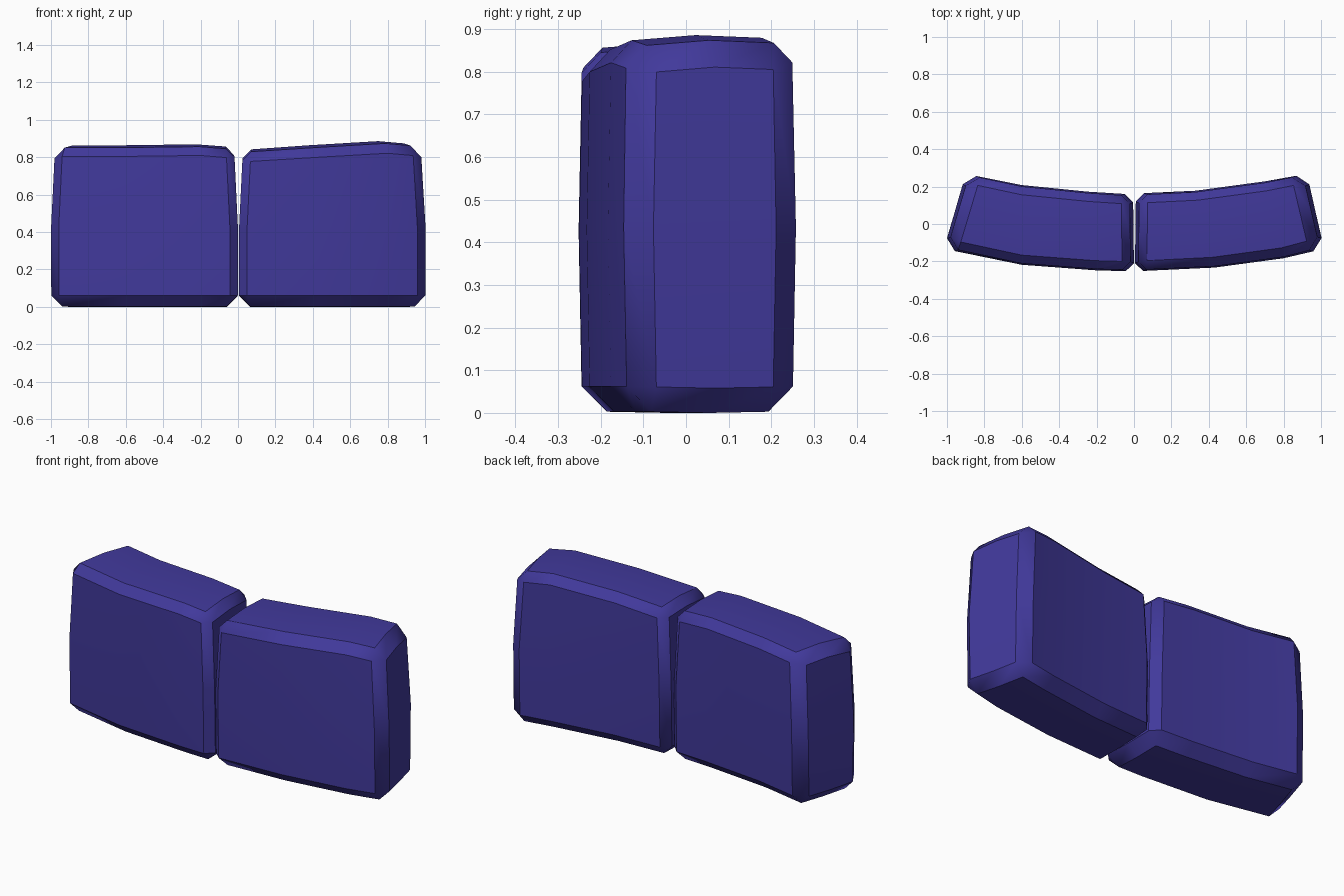
import bpy, bmesh, math

cube = bpy.data.objects.get("Cube")
if cube:
    bpy.data.objects.remove(cube, do_unlink=True)

stone = bpy.data.materials.new("indigo_stone")
stone.use_nodes = True
colour = (0.053, 0.041, 0.33, 1)
stone.diffuse_color = colour
stone.node_tree.nodes["Principled BSDF"].inputs["Base Color"].default_value = colour


def build_block(name, stations, lean):
    """Curved block lofted along x; each station is
    (front x, front y, back x, back y, top height)."""
    bm = bmesh.new()
    grid = {}
    last = len(stations) - 1
    for i, (fx, fy, bx, by, top) in enumerate(stations):
        for j in range(3):
            for k in range(3):
                t = j / 2
                x = fx + (bx - fx) * t
                y = fy + (by - fy) * t
                z = top * k / 2
                if k == 1:                      # faces swell at mid height
                    y += 0.008 * (j - 1)
                if k == 2:                      # crowned top, leaning ends
                    z += (-0.012, 0.004, -0.004)[j]
                    x += lean[0] if i == 0 else lean[1] if i == last else 0
                if k == 0 and j != 1:
                    z += 0.004
                grid[i, j, k] = bm.verts.new((x, y, z))

    def skin(a, b, c, d):
        bm.faces.new([grid[p] for p in (a, b, c, d)])

    for j in range(2):
        for k in range(2):
            for i in (0, last):
                skin((i, j, k), (i, j + 1, k), (i, j + 1, k + 1), (i, j, k + 1))
    for i in range(last):
        for n in range(2):
            for s in (0, 2):
                skin((i, s, n), (i + 1, s, n), (i + 1, s, n + 1), (i, s, n + 1))
                skin((i, n, s), (i + 1, n, s), (i + 1, n + 1, s), (i, n + 1, s))
    bmesh.ops.recalc_face_normals(bm, faces=bm.faces[:])

    # Worn edges: wider chamfers along the base and the outer end
    weight = bm.edges.layers.float.new("bevel_weight_edge")
    for e in bm.edges:
        if e.calc_face_angle() > math.radians(50):
            mid = (e.verts[0].co + e.verts[1].co) / 2
            wide = mid.z < 0.1 or abs(mid.x) > 0.85
            e[weight] = 1.0 if wide else 0.75

    mesh = bpy.data.meshes.new(name)
    bm.to_mesh(mesh)
    bm.free()
    mesh.materials.append(stone)
    ob = bpy.data.objects.new(name, mesh)
    bpy.context.collection.objects.link(ob)
    bevel = ob.modifiers.new("worn_edges", "BEVEL")
    bevel.limit_method = "WEIGHT"
    bevel.width = 0.058
    bevel.segments = 1
    bpy.ops.object.select_all(action="DESELECT")
    ob.select_set(True)
    bpy.context.view_layer.objects.active = ob
    bpy.ops.object.modifier_apply(modifier="worn_edges")
    bpy.ops.object.shade_smooth_by_angle(angle=math.radians(40))


build_block("right_stone_block", [
    (-1.015, -0.125, -0.9, 0.26, 0.86),
    (-0.6, -0.21, -0.6, 0.2, 0.86),
    (-0.2, -0.24, -0.25, 0.165, 0.865),
    (0.0, -0.245, -0.005, 0.15, 0.85)], (0.02, -0.02))

build_block("left_stone_block", [
    (0.005, -0.245, 0.01, 0.155, 0.835),
    (0.43, -0.225, 0.33, 0.17, 0.86),
    (0.8, -0.175, 0.7, 0.22, 0.882),
    (1.015, -0.125, 0.925, 0.26, 0.865)], (0.02, -0.025))
